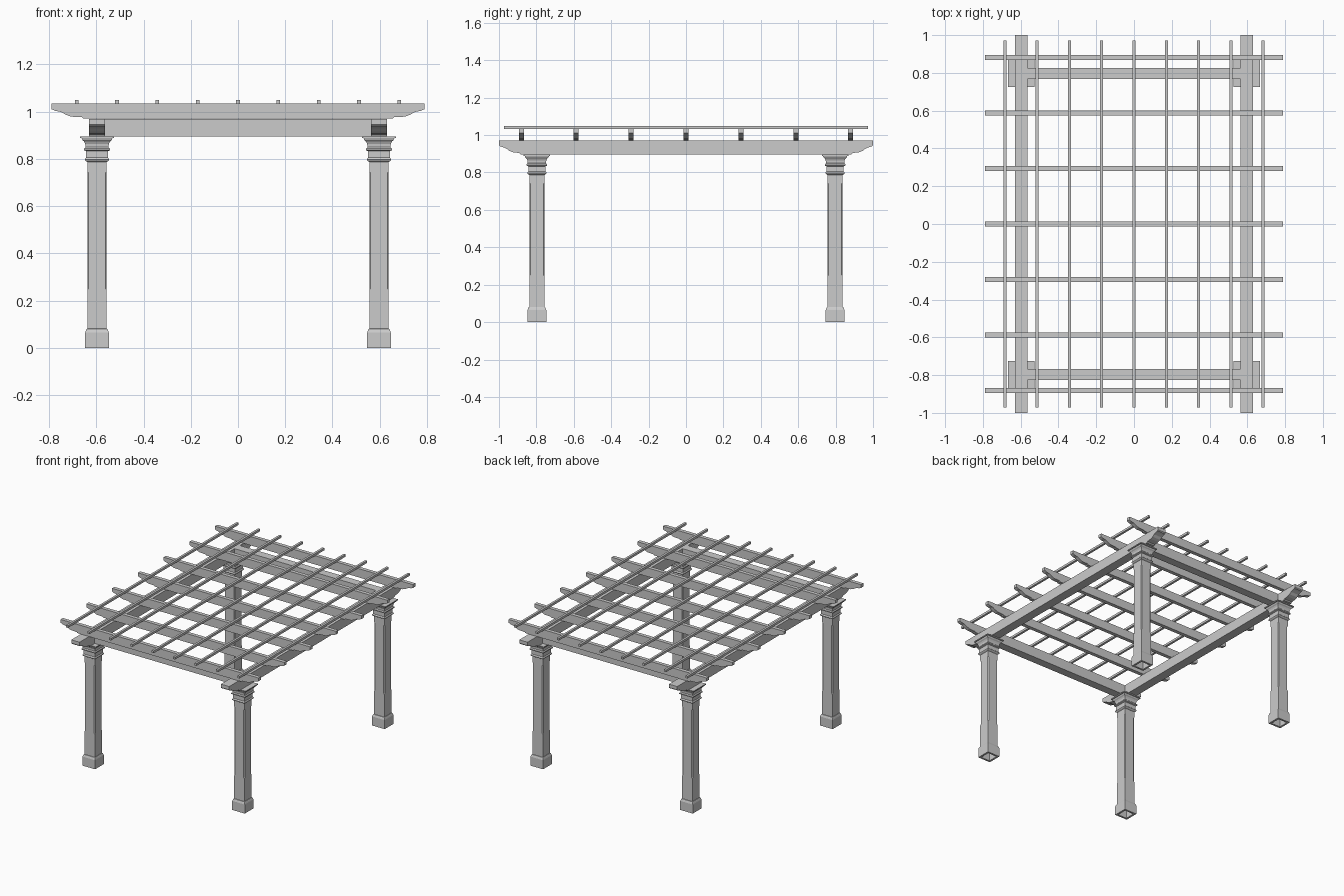
import bpy, bmesh

if "Cube" in bpy.data.objects:
    bpy.data.objects.remove(bpy.data.objects["Cube"])

CX, CY = 0.597, 0.797   # column centres
SIDES = [("left", -1), ("right", 1)]
ENDS = [("front", -1), ("back", 1)]


def finish(name, bm, loc=(0, 0, 0)):
    bmesh.ops.remove_doubles(bm, verts=bm.verts, dist=1e-5)
    bmesh.ops.recalc_face_normals(bm, faces=bm.faces)
    me = bpy.data.meshes.new(name)
    bm.to_mesh(me)
    bm.free()
    ob = bpy.data.objects.new(name, me)
    ob.location = loc
    bpy.context.collection.objects.link(ob)
    return ob


def box(name, loc, size):
    bm = bmesh.new()
    bmesh.ops.create_cube(bm, size=1)
    bmesh.ops.scale(bm, vec=size, verts=bm.verts)
    return finish(name, bm, loc)


def square_loft(name, loc, rings, cap_top=False):
    """Stack square rings (half width, z, corner chamfer)."""
    bm = bmesh.new()
    loops = []
    for h, z, c in rings:
        d = h - c
        pts = [(h, d), (d, h), (-d, h), (-h, d), (-h, -d), (-d, -h), (d, -h), (h, -d)]
        if c == 0 and all(r[2] == 0 for r in rings):
            pts = [(h, h), (-h, h), (-h, -h), (h, -h)]
        loops.append([bm.verts.new((x, y, z)) for x, y in pts])
    for a, b in zip(loops, loops[1:]):
        n = len(a)
        for i in range(n):
            j = (i + 1) % n
            bm.faces.new((a[i], a[j], b[j], b[i]))
    if cap_top:
        bm.faces.new(loops[-1])
    return finish(name, bm, loc)


def shaped_beam(name, half_profile, width, along, loc):
    """Extrude a mirrored end profile (distance, z) into a timber along x or y."""
    outline = half_profile + [(-u, z) for u, z in reversed(half_profile)]
    bm = bmesh.new()
    verts = []
    for u, z in outline:
        verts.append(bm.verts.new((u, -width / 2, z) if along == "x" else (-width / 2, u, z)))
    face = bm.faces.new(verts)
    ext = bmesh.ops.extrude_face_region(bm, geom=[face])
    moved = [v for v in ext["geom"] if isinstance(v, bmesh.types.BMVert)]
    bmesh.ops.translate(bm, verts=moved, vec=(0, width, 0) if along == "x" else (width, 0, 0))
    return finish(name, bm, loc)


# Columns: hollow base, stop-chamfered shaft, moulded capital
base = [(0.036, 0.70, 0), (0.036, 0, 0), (0.05, 0, 0), (0.05, 0.065, 0),
        (0.047, 0.074, 0), (0.044, 0.08, 0), (0.04, 0.082, 0)]
shaft = [(0.041, 0.07, 0), (0.041, 0.245, 0), (0.041, 0.252, 0.006),
         (0.041, 0.74, 0.006), (0.041, 0.747, 0), (0.041, 0.80, 0)]
capital = [(0.041, 0.787, 0), (0.049, 0.792, 0), (0.052, 0.797, 0), (0.049, 0.803, 0),
           (0.046, 0.806, 0), (0.046, 0.833, 0), (0.055, 0.837, 0), (0.055, 0.844, 0),
           (0.049, 0.85, 0), (0.05, 0.864, 0), (0.055, 0.874, 0), (0.062, 0.88, 0),
           (0.065, 0.888, 0), (0.071, 0.889, 0), (0.071, 0.896, 0)]
for en, sy in ENDS:
    for sn, sx in SIDES:
        loc = (sx * CX, sy * CY, 0)
        square_loft(f"{en}_{sn}_column_base", loc, base)
        square_loft(f"{en}_{sn}_column_shaft", loc, shaft)
        square_loft(f"{en}_{sn}_column_capital", loc, capital, cap_top=True)

# Main beams along the sides with ogee ends
beam_end = [(0.885, 0.896), (0.89, 0.904), (0.925, 0.908), (0.945, 0.916), (0.96, 0.928),
            (0.98, 0.936), (0.995, 0.94), (1.0, 0.946), (1.0, 0.97)]
for sn, sx in SIDES:
    shaped_beam(f"{sn}_main_beam", beam_end, 0.066, "y", (sx * CX, 0, 0))

# Cross beams between the main beams
for en, sy in ENDS:
    box(f"{en}_cross_beam", (0, sy * CY, 0.933), (2 * (CX - 0.033), 0.06, 0.074))

# Rafters with ogee ends
rafter_end = [(0.655, 0.971), (0.66, 0.977), (0.708, 0.979), (0.73, 0.988), (0.75, 0.999),
              (0.775, 1.004), (0.79, 1.011), (0.79, 1.034)]
for i in range(7):
    shaped_beam(f"rafter_{i + 1}", rafter_end, 0.027, "x", (0, (i - 3) * 0.2935, 0))

# Thin battens on top
for i in range(9):
    box(f"batten_{i + 1}", ((i - 4) * 0.1708, 0, 1.0415), (0.016, 1.944, 0.016))
